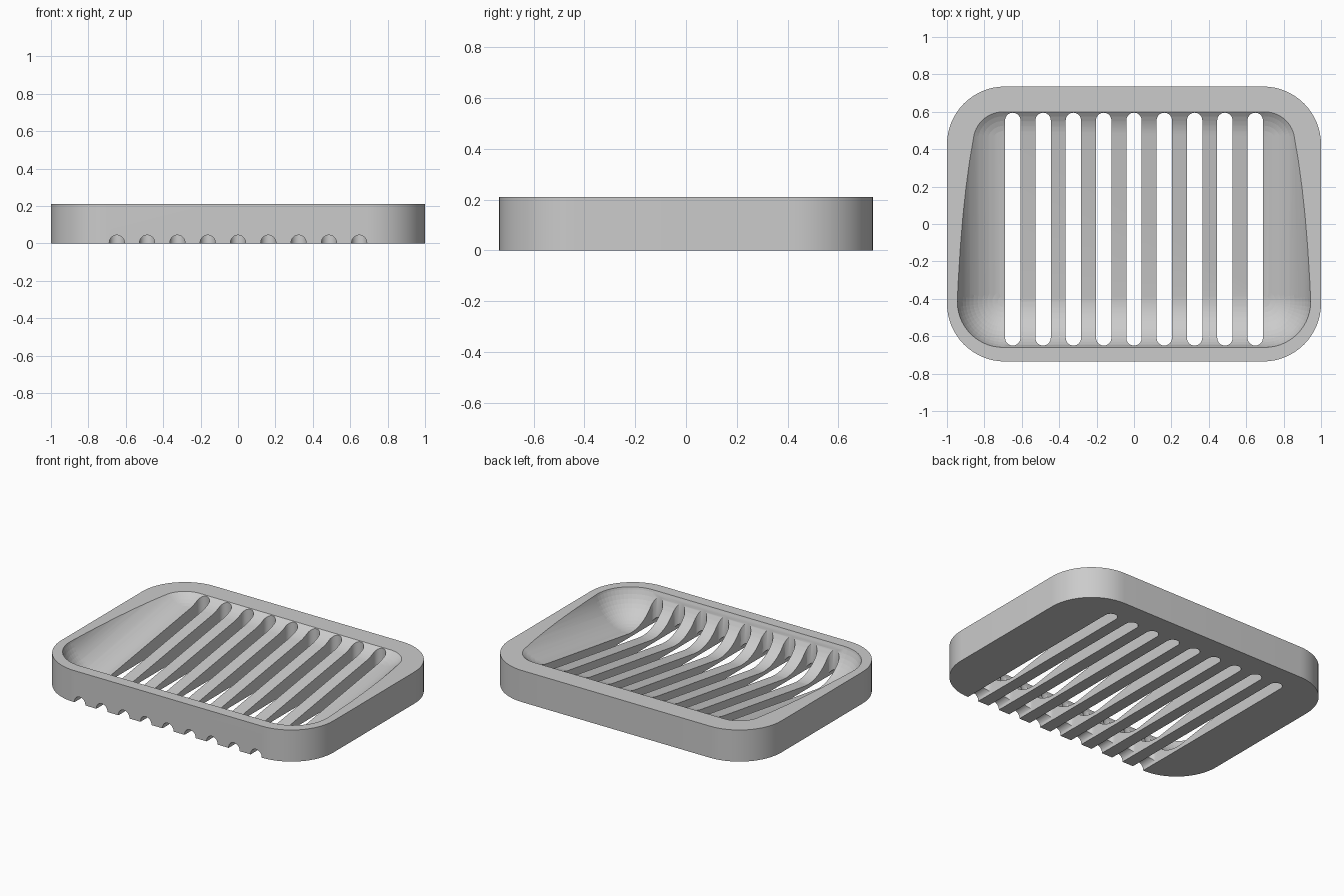
import bpy, bmesh, math
from mathutils import Matrix, Vector

if "Cube" in bpy.data.objects:
    bpy.data.objects.remove(bpy.data.objects["Cube"], do_unlink=True)

WIDTH, DEPTH, HEIGHT, CORNER = 2.0, 1.47, 0.21, 0.31
SLOTS, PITCH, SLOT_R = 9, 0.162, 0.041

grey = bpy.data.materials.new("matte grey")
grey.use_nodes = True
colour = (0.6, 0.6, 0.6, 1)
grey.diffuse_color = colour
grey.node_tree.nodes["Principled BSDF"].inputs["Base Color"].default_value = colour


def finish(name, bm):
    bmesh.ops.recalc_face_normals(bm, faces=bm.faces)
    mesh = bpy.data.meshes.new(name)
    bm.to_mesh(mesh)
    bm.free()
    mesh.materials.append(grey)
    obj = bpy.data.objects.new(name, mesh)
    bpy.context.collection.objects.link(obj)
    return obj


def rounded_prism(bm, x0, x1, y0, y1, z0, z1, r, steps):
    """Upright prism with a rounded rectangle outline."""
    centres = [(x1 - r, y1 - r), (x0 + r, y1 - r), (x0 + r, y0 + r), (x1 - r, y0 + r)]
    verts = []
    for quarter, (cx, cy) in enumerate(centres):
        for i in range(steps + 1):
            a = (quarter + i / steps) * math.pi / 2
            verts.append(bm.verts.new((cx + r * math.cos(a), cy + r * math.sin(a), z0)))
    face = bm.faces.new(verts)
    new = bmesh.ops.extrude_face_region(bm, geom=[face])["geom"]
    top = [v for v in new if isinstance(v, bmesh.types.BMVert)]
    bmesh.ops.translate(bm, verts=top, vec=(0, 0, z1 - z0))
    bmesh.ops.remove_doubles(bm, verts=bm.verts, dist=0.0001)


def carve(target, cutter):
    cutter.hide_render = True
    mod = target.modifiers.new("carve", "BOOLEAN")
    mod.operation, mod.solver, mod.object = "DIFFERENCE", "EXACT", cutter
    bpy.context.view_layer.objects.active = target
    bpy.ops.object.modifier_apply(modifier=mod.name)
    bpy.data.objects.remove(cutter, do_unlink=True)


# Rounded tray body
bm = bmesh.new()
rounded_prism(bm, -WIDTH / 2, WIDTH / 2, -DEPTH / 2, DEPTH / 2, 0, HEIGHT, CORNER, 16)
tray = finish("soap_tray", bm)

# Basin: a ball-cornered block, its floor sloping down to the front
ball = 0.255
bm = bmesh.new()
for x in (-0.70, 0.70):
    for y, z in ((-0.415, 0.28), (0.44, 0.409)):
        bmesh.ops.create_uvsphere(bm, u_segments=56, v_segments=28, radius=ball,
                                  matrix=Matrix.Translation(Vector((x, y, z))))
hull = bmesh.ops.convex_hull(bm, input=bm.verts)
inside = set(hull["geom_interior"]) | set(hull["geom_unused"])
bmesh.ops.delete(bm, geom=[v for v in inside if isinstance(v, bmesh.types.BMVert)],
                 context="VERTS")
carve(tray, finish("basin_cutter", bm))

# Drain slots through the floor
slots_x = [(i - (SLOTS - 1) / 2) * PITCH for i in range(SLOTS)]
bm = bmesh.new()
for x in slots_x:
    rounded_prism(bm, x - SLOT_R, x + SLOT_R, -0.65, 0.595, -0.1, 0.4, SLOT_R, 8)
carve(tray, finish("slot_cutter", bm))

# Half-round drain grooves under the front wall
bm = bmesh.new()
for x in slots_x:
    place = Matrix.Translation((x, -0.7, 0.004)) @ Matrix.Rotation(math.pi / 2, 4, "X")
    bmesh.ops.create_cone(bm, cap_ends=True, segments=32, radius1=SLOT_R - 0.0005,
                          radius2=SLOT_R - 0.0005, depth=0.19, matrix=place)
carve(tray, finish("groove_cutter", bm))

# Smooth curves, crisp rims
bpy.ops.object.select_all(action="DESELECT")
tray.select_set(True)
bpy.context.view_layer.objects.active = tray
bpy.ops.object.shade_smooth_by_angle(angle=math.radians(30))
